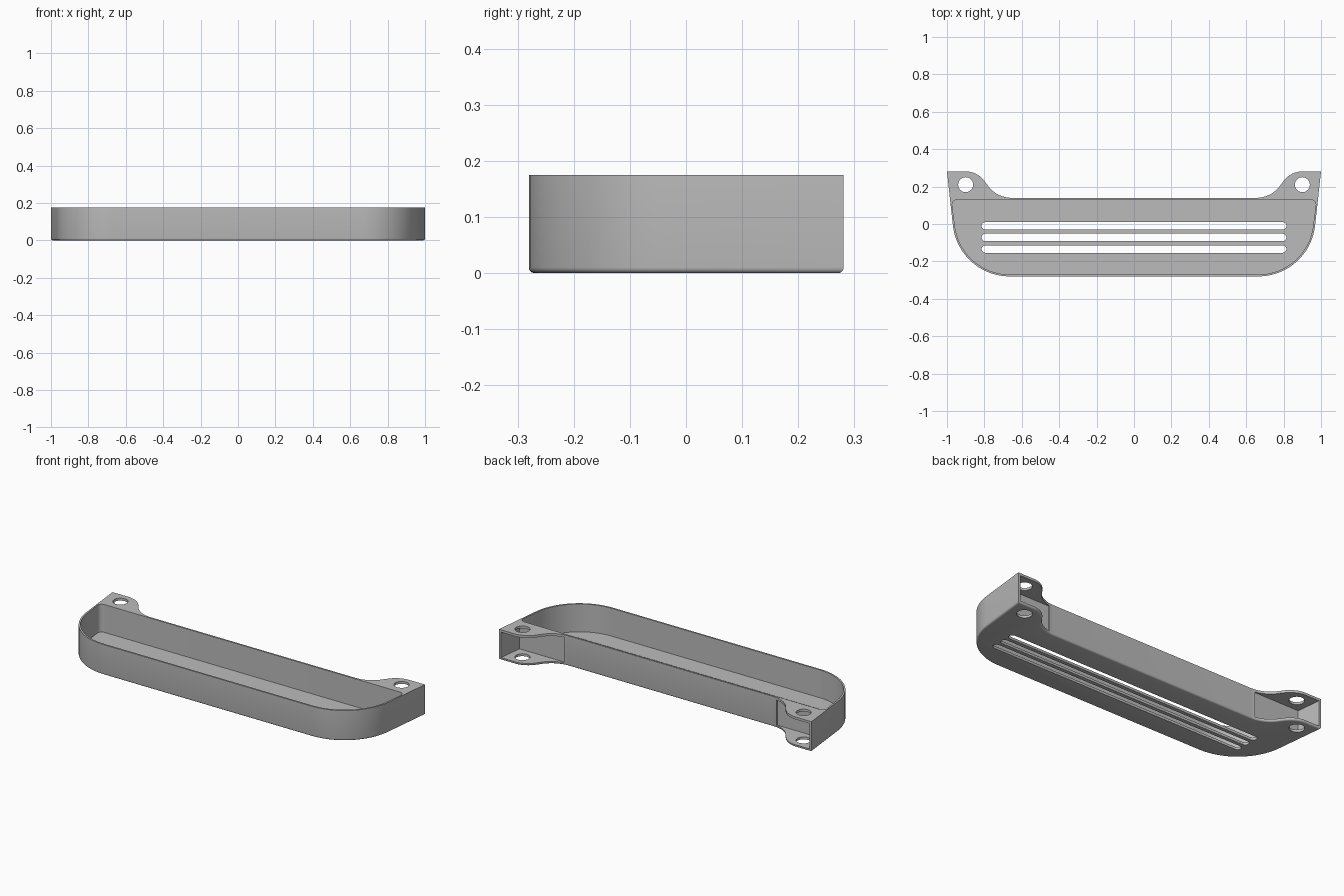
import bpy, bmesh
from math import radians, cos, sin

cube = bpy.data.objects.get("Cube")
if cube:
    bpy.data.objects.remove(cube, do_unlink=True)

HEIGHT, FLOOR, WALL = 0.175, 0.014, 0.01
TILT = 6.3           # lean of the side walls, degrees
FRONT = (0.665, 0.025, 0.305)   # front corner arc: centre x, y and radius


def arc(cx, cy, r, start, end, steps):
    return [(cx + r * cos(radians(start + (end - start) * i / steps)),
             cy + r * sin(radians(start + (end - start) * i / steps)))
            for i in range(steps + 1)]


def mirrored(half):
    return half + [(-x, y) for x, y in reversed(half)]


def prism(name, points, z0, z1, bevel=0):
    """Extrude an outline upwards, optionally rounding its bottom edge."""
    bm = bmesh.new()
    base = bm.faces.new([bm.verts.new((x, y, z0)) for x, y in points])
    ext = bmesh.ops.extrude_face_region(bm, geom=[base], use_keep_orig=True)
    for v in ext["geom"]:
        if isinstance(v, bmesh.types.BMVert):
            v.co.z = z1
    bmesh.ops.recalc_face_normals(bm, faces=bm.faces)
    if bevel:
        edges = [e for e in bm.edges if all(abs(v.co.z - z0) < 1e-6 for v in e.verts)]
        bmesh.ops.bevel(bm, geom=edges, offset=bevel, segments=4,
                        profile=0.5, affect='EDGES')
    mesh = bpy.data.meshes.new(name)
    bm.to_mesh(mesh)
    bm.free()
    obj = bpy.data.objects.new(name, mesh)
    bpy.context.collection.objects.link(obj)
    return obj


def cut(target, name, points, z0, z1):
    """Subtract a prism from the target."""
    cutter = prism(name, points, z0, z1)
    cutter.hide_render = True
    mod = target.modifiers.new(name, 'BOOLEAN')
    mod.operation, mod.solver, mod.object = 'DIFFERENCE', 'EXACT', cutter
    bpy.context.view_layer.objects.active = target
    bpy.ops.object.modifier_apply(modifier=mod.name)
    bpy.data.objects.remove(cutter, do_unlink=True)


# Solid body with two mounting ears at the back
fx, fy, fr = FRONT
half = (arc(fx, fy, fr, -90, -TILT, 24) + [(1, 0.281)]
        + arc(0.9, 0.156, 0.125, 90, 150, 14)
        + arc(0.655, 0.295, 0.155, -31, -90, 14))
shelf = prism("shelf_tray", mirrored(half), 0, HEIGHT, bevel=0.01)

# Open tray pocket
pocket = (arc(fx, fy, fr - WALL, -90, -TILT, 24)
          + arc(0.945, 0.103, 0.027, -TILT, 90, 8))
cut(shelf, "pocket_cutter", mirrored(pocket), FLOOR, HEIGHT + 0.1)

# Hollow ears, open to the back, with a screw hole in each plate
for side in (-1, 1):
    hollow = [(0.68, 0.136), (0.971, 0.136), (0.995, 0.35), (0.68, 0.35)]
    cut(shelf, "ear_cutter", [(side * x, y) for x, y in hollow],
        FLOOR, HEIGHT - FLOOR)
    cut(shelf, "hole_cutter", arc(side * 0.9, 0.21, 0.04, 0, 350, 35), -0.1, HEIGHT + 0.1)

# Drain slots in the floor
for y in (-0.01, -0.072, -0.134):
    slot = arc(0.795, y, 0.02, -90, 90, 10)
    cut(shelf, "slot_cutter", mirrored(slot), -0.1, HEIGHT / 2)

# Plain grey finish
grey = bpy.data.materials.new("grey")
grey.use_nodes = True
colour = (0.5, 0.5, 0.5, 1)
grey.diffuse_color = colour
grey.node_tree.nodes["Principled BSDF"].inputs["Base Color"].default_value = colour
shelf.data.materials.clear()
shelf.data.materials.append(grey)

bpy.ops.object.select_all(action='DESELECT')
shelf.select_set(True)
bpy.context.view_layer.objects.active = shelf
bpy.ops.object.shade_smooth_by_angle(angle=radians(30))
